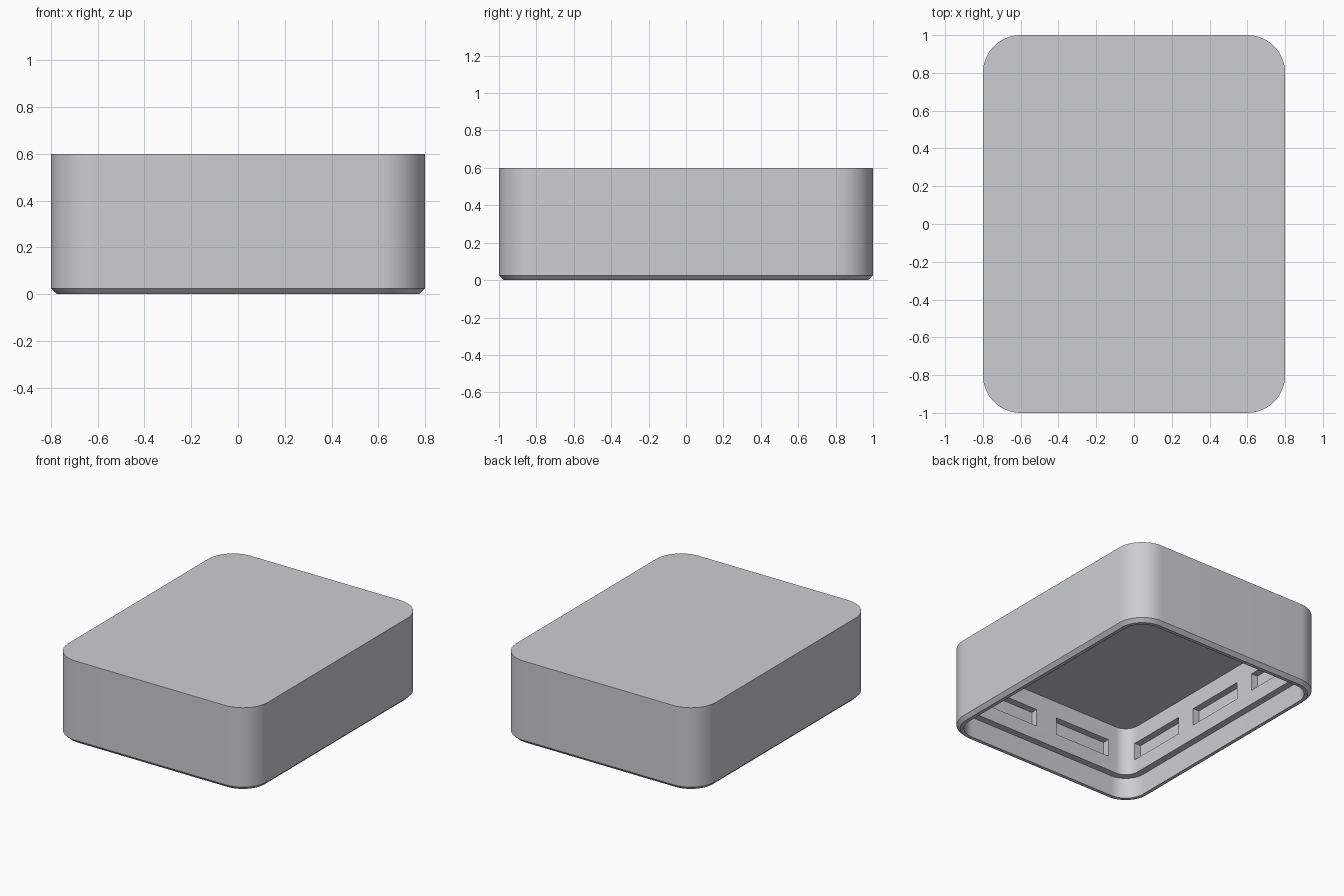
import bpy, bmesh, math

if "Cube" in bpy.data.objects:
    bpy.data.objects.remove(bpy.data.objects["Cube"])

HALF_X, HALF_Y, RADIUS, STEPS = 0.8, 1.0, 0.2, 16

grey = bpy.data.materials.new("light_grey")
grey.diffuse_color = (0.60, 0.62, 0.64, 1)
grey.use_nodes = True
grey.node_tree.nodes["Principled BSDF"].inputs["Base Color"].default_value = grey.diffuse_color


def ring(bm, inset, z):
    """Rounded rectangle, counter-clockwise, offset inwards by inset."""
    verts = []
    r = RADIUS - inset
    for k, (sx, sy) in enumerate([(1, 1), (-1, 1), (-1, -1), (1, -1)]):
        cx, cy = sx * (HALF_X - RADIUS), sy * (HALF_Y - RADIUS)
        for i in range(STEPS + 1):
            a = math.pi / 2 * (k + i / STEPS)
            verts.append(bm.verts.new((cx + r * math.cos(a), cy + r * math.sin(a), z)))
    return verts


def finish(bm, name):
    me = bpy.data.meshes.new(name)
    bm.to_mesh(me)
    bm.free()
    me.materials.append(grey)
    ob = bpy.data.objects.new(name, me)
    bpy.context.collection.objects.link(ob)
    return ob


# Hollow lid: outer wall, bottom chamfer, thin lip, inner ledge, cavity
bm = bmesh.new()
section = [(0, 0.6), (0, 0.025), (0.025, 0), (0.05, 0),
           (0.05, 0.15), (0.1, 0.15), (0.1, 0.5)]
rings = [ring(bm, inset, z) for inset, z in section]
n = len(rings[0])
for a, b in zip(rings, rings[1:]):
    for i in range(n):
        j = (i + 1) % n
        bm.faces.new((a[i], b[i], b[j], a[j]))
bm.faces.new(rings[0])
bm.faces.new(rings[-1][::-1])
lid = finish(bm, "hollow_lid")

# Slot cutters: three on each long inner wall, two on each short one
bm = bmesh.new()
SLOT, DEPTH, Z0, Z1 = 0.45, 0.05, 0.255, 0.38


def slot(cx, cy, sx, sy):
    box = bmesh.ops.create_cube(bm, size=1)["verts"]
    bmesh.ops.scale(bm, vec=(sx, sy, Z1 - Z0), verts=box)
    bmesh.ops.translate(bm, vec=(cx, cy, (Z0 + Z1) / 2), verts=box)


for side in (-1, 1):
    for y in (-0.6, 0, 0.6):
        slot(side * (HALF_X - 0.1), y, 2 * DEPTH, SLOT)
    for x in (-0.31, 0.31):
        slot(x, side * (HALF_Y - 0.1), SLOT, 2 * DEPTH)
cutter = finish(bm, "slot_cutter")
cutter.hide_render = True

# Cut the slots and shade the rounded corners smooth
mod = lid.modifiers.new("slots", "BOOLEAN")
mod.operation = "DIFFERENCE"
mod.solver = "EXACT"
mod.object = cutter
bpy.context.view_layer.objects.active = lid
lid.select_set(True)
bpy.ops.object.modifier_apply(modifier=mod.name)
bpy.data.objects.remove(cutter, do_unlink=True)
bpy.ops.object.shade_smooth_by_angle(angle=math.radians(30))
